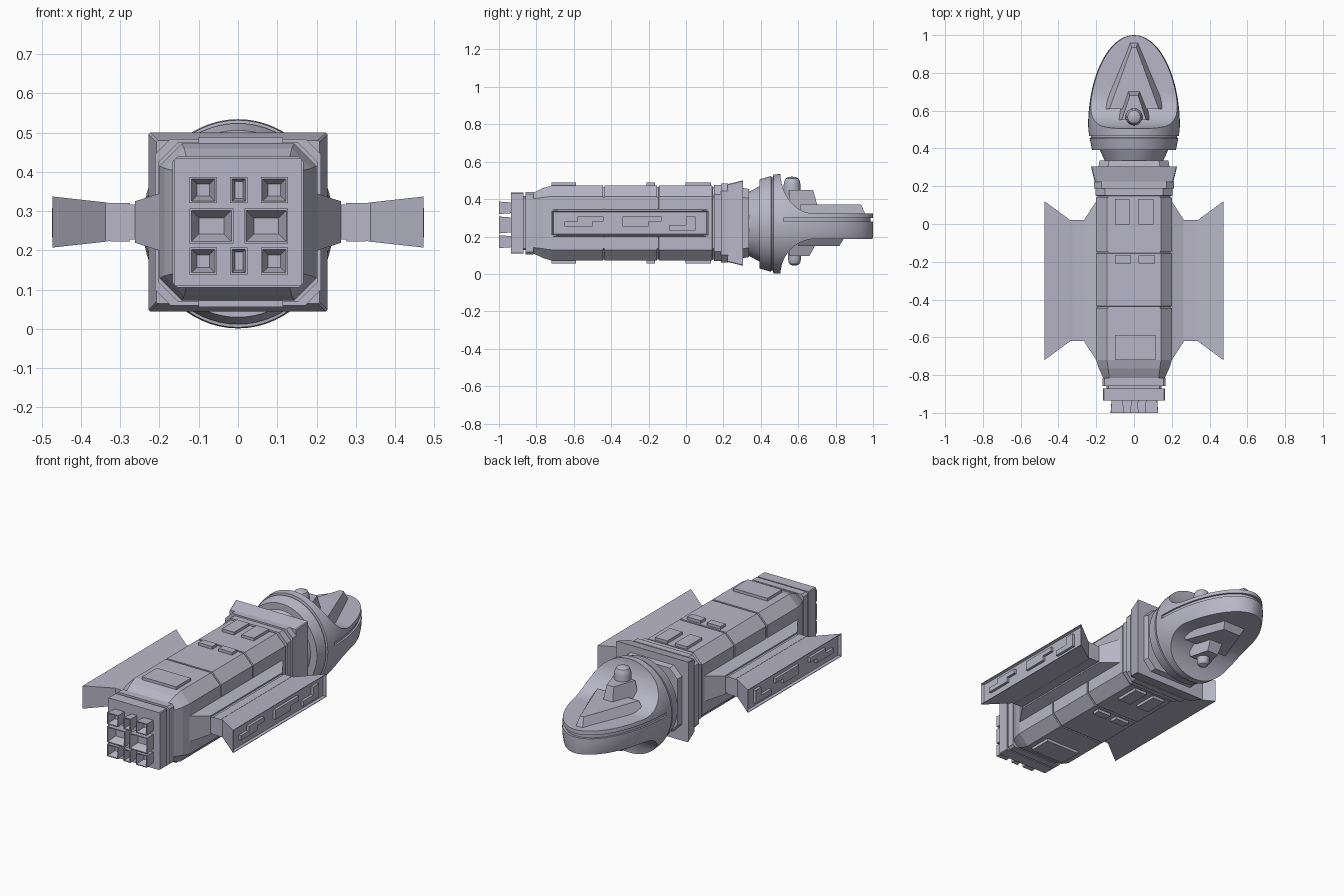
import bpy, bmesh, math
from mathutils import Vector

if "Cube" in bpy.data.objects:
    bpy.data.objects.remove(bpy.data.objects["Cube"])

ZC = 0.272  # height of the long axis

hull_grey = bpy.data.materials.new("hull_grey")
hull_grey.use_nodes = True
GREY = (0.48, 0.47, 0.57, 1)
hull_grey.diffuse_color = GREY
hull_grey.node_tree.nodes["Principled BSDF"].inputs["Base Color"].default_value = GREY


def loft(name, sections, smooth=False):
    """Skin a list of equal-length point loops and cap both ends."""
    bm = bmesh.new()
    rings = [[bm.verts.new(p) for p in s] for s in sections]
    n = len(rings[0])
    for a, b in zip(rings, rings[1:]):
        for i in range(n):
            j = (i + 1) % n
            bm.faces.new((a[i], a[j], b[j], b[i]))
    bm.faces.new(rings[0][::-1])
    bm.faces.new(rings[-1])
    bmesh.ops.recalc_face_normals(bm, faces=bm.faces)
    mesh = bpy.data.meshes.new(name)
    bm.to_mesh(mesh)
    bm.free()
    mesh.materials.append(hull_grey)
    ob = bpy.data.objects.new(name, mesh)
    bpy.context.collection.objects.link(ob)
    if smooth:
        activate(ob)
        bpy.ops.object.shade_smooth_by_angle(angle=math.radians(30))
    return ob


def activate(ob):
    bpy.ops.object.select_all(action='DESELECT')
    ob.select_set(True)
    bpy.context.view_layer.objects.active = ob


def box(name, x, y, z):
    return loft(name, [[(x[0], y[0], h), (x[1], y[0], h), (x[1], y[1], h), (x[0], y[1], h)] for h in z])


def octagon(y, half, cut):
    """Chamfered square across the long axis."""
    a, b = half, half - cut
    pts = [(a, -b), (a, b), (b, a), (-b, a), (-a, b), (-a, -b), (-b, -a), (b, -a)]
    return [(u, y, ZC + v) for u, v in pts]


def ellipse(y, rx, rz, n=64):
    return [(rx * math.cos(k * math.tau / n), y, 0.2675 + rz * math.sin(k * math.tau / n)) for k in range(n)]


def cut(ob, cutter):
    mod = ob.modifiers.new("cut", 'BOOLEAN')
    mod.operation = 'DIFFERENCE'
    mod.solver = 'EXACT'
    mod.object = cutter
    activate(ob)
    bpy.ops.object.modifier_apply(modifier=mod.name)
    bpy.data.objects.remove(cutter)


# Main hull with narrow seams and a tapered tail
hull = [octagon(-0.82, 0.16, 0.03), octagon(-0.765, 0.187, 0.05), octagon(-0.72, 0.2, 0.057)]
for seam in (-0.44, -0.15, 0.145):
    for dy, d in ((-0.005, 0), (-0.004, 0.006), (0.004, 0.006), (0.005, 0)):
        hull.append(octagon(seam + dy, 0.2 - d, 0.057))
hull.append(octagon(0.16, 0.2, 0.057))
loft("main_hull", hull)

# Stepped tail plates behind the nozzles
for name, y0, y1, half, ch in (("tail_plate", -0.857, -0.815, 0.167, 0.012),
                               ("tail_neck", -0.89, -0.85, 0.145, 0.01),
                               ("nozzle_block", -0.935, -0.87, 0.163, 0.004)):
    loft(name, [octagon(y0, half, ch), octagon(y1, half, ch)])

# Stepped collar between hull and head
loft("collar_band", [octagon(0.15, 0.203, 0.05), octagon(0.19, 0.203, 0.05)])
loft("collar_step", [octagon(0.188, 0.212, 0.04), octagon(0.225, 0.212, 0.04)])
loft("collar_flare", [octagon(0.222, 0.208, 0.004), octagon(0.305, 0.228, 0.004)])
loft("collar_back", [octagon(0.3, 0.188, 0.05), octagon(0.337, 0.182, 0.05)])


# Hollow square nozzles
def nozzle(name, x0, x1, z0, z1):
    def rect(y, d):
        return [(x0 + d, y, z0 + d), (x1 - d, y, z0 + d), (x1 - d, y, z1 - d), (x0 + d, y, z1 - d)]
    w = min(x1 - x0, z1 - z0)
    loft(name, [rect(-0.92, 0.006), rect(-1, 0), rect(-1, 0.005), rect(-0.955, w * 0.27)])


for row, z0, z1 in (("upper", 0.32, 0.387), ("lower", 0.138, 0.207)):
    for col, x0, x1 in (("right", -0.123, -0.054), ("middle", -0.02, 0.024), ("left", 0.058, 0.127)):
        nozzle(f"{row}_{col}_nozzle", x0, x1, z0, z1)
nozzle("large_right_nozzle", -0.124, -0.012, 0.217, 0.307)
nozzle("large_left_nozzle", 0.016, 0.128, 0.217, 0.307)

# Raised hatches on the roof and belly
hatches = [("rear_hatch", -0.1, 0.115, -0.72, -0.588)]
for side, x0, x1 in (("right", -0.1, -0.015), ("left", 0.025, 0.11)):
    hatches.append((f"mid_{side}_hatch", x0, x1, -0.21, -0.167))
    hatches.append((f"fore_{side}_hatch", x0, x1 - 0.008, -0.003, 0.133))
for name, x0, x1, y0, y1 in hatches:
    for where, s in (("roof", 1), ("belly", -1)):
        zs = sorted((ZC + s * 0.19, ZC + s * 0.216))
        box(f"{where}_{name}", (x0, x1), (y0, y1), zs)

# Side pods: flared root, spar, and wing with recessed outer face
for side, s in (("left", 1), ("right", -1)):
    def slab(x, grow, hz):
        y0, y1, = -0.62 - grow, 0.02 + grow
        return [(s * x, y0, ZC - hz), (s * x, y1, ZC - hz), (s * x, y1, ZC + hz), (s * x, y0, ZC + hz)]
    loft(f"{side}_pod_root", [slab(0.17, 0.1, 0.078), slab(0.2, 0.1, 0.073), slab(0.262, 0.005, 0.053)])
    loft(f"{side}_pod_spar", [slab(0.255, 0, 0.045), slab(0.275, 0, 0.045),
                              slab(0.276, 0, 0.049), slab(0.325, 0, 0.049)])
    loft(f"{side}_wing", [slab(0.32, 0, 0.047), slab(0.337, 0, 0.05), slab(0.473, 0.1, 0.065),
                          slab(0.473, 0.097, 0.062), slab(0.459, 0.09, 0.058)])
    # Raised angular strips on the outer face
    for i, (y0, y1, z0, z1) in enumerate(((-0.65, -0.5, 0.253, 0.28), (-0.58, -0.44, 0.28, 0.306),
                                          (-0.34, -0.2, 0.253, 0.28), (-0.34, -0.13, 0.28, 0.306),
                                          (-0.09, 0.05, 0.233, 0.262), (0.0, 0.05, 0.262, 0.308))):
        box(f"{side}_wing_strip_{i + 1}", sorted((s * 0.45, s * 0.474)), (y0, y1), (z0, z1))

# Round neck and head with a blunt rounded nose
loft("head_neck", [ellipse(0.325, 0.15, 0.165), ellipse(0.4, 0.185, 0.205)], True)
head_rings = [ellipse(0.392, 0.222, 0.238), ellipse(0.455, 0.235, 0.256),
              ellipse(0.457, 0.228, 0.248), ellipse(0.465, 0.228, 0.248), ellipse(0.467, 0.238, 0.264)]
STEPS = 24
for k in range(STEPS + 1):
    a = math.pi / 2 * k / STEPS
    c = max(math.cos(a), 0.0015)
    head_rings.append(ellipse(0.52 + 0.48 * math.sin(a), 0.243 * c, 0.2675 * math.sqrt(c)))
head = loft("head", head_rings)

# Concave scoops above and below the nose
for floor, s, top in ((0.322, 1, 0.54), (0.187, -1, -0.005)):
    curve = []
    for k in range(13):
        a = math.pi / 2 * k / 12
        curve.append((0.69 - 0.185 * math.cos(a), top + (floor - top) * math.sin(a)))
    outline = [(0.505, top + s * 0.1)] + curve + [(1.2, floor), (1.2, top + s * 0.1)]
    cut(head, loft("scoop_cutter", [[(x, y, z) for y, z in outline] for x in (-0.4, 0.4)]))

# Thin groove around the nose
groove = []
for k in range(49):
    a = math.pi * k / 48
    c, d = math.cos(a), math.sin(a)
    inner = (0.232 * c, 0.52 + 0.466 * d)
    outer = (0.32 * c, 0.52 + 0.56 * d)
    groove.append([(*inner, 0.28), (*outer, 0.28), (*outer, 0.3), (*inner, 0.3)])
cut(head, loft("groove_cutter", groove))
activate(head)
bpy.ops.object.shade_smooth_by_angle(angle=math.radians(30))


# Deck wedges, towers and domed turrets, above and below
def wedge(name, z0, z1, base, top):
    def quad(z, w0, y0, w1, y1):
        return [(-w0, y0, z), (w0, y0, z), (w1, y1, z), (-w1, y1, z)]
    loft(name, [quad(z0, *base), quad(z1, *top)])


def turret(name, y, z0, z1, r):
    h = z1 - z0
    rings = [(1, 0), (1, 0.72), (0.93, 0.84), (0.75, 0.94), (0.4, 0.99), (0.05, 1)]
    loft(name, [[(r * f * math.cos(k * math.tau / 24), y + r * f * math.sin(k * math.tau / 24), z0 + h * t)
                 for k in range(24)] for f, t in rings], True)


wedge("upper_wedge", 0.31, 0.372, (0.17, 0.61, 0.022, 0.965), (0.13, 0.61, 0.012, 0.935))
wedge("upper_tower", 0.32, 0.448, (0.1, 0.55, 0.035, 0.715), (0.065, 0.55, 0.022, 0.68))
turret("upper_turret", 0.567, 0.36, 0.52, 0.045)
wedge("lower_wedge", 0.2, 0.15, (0.17, 0.6, 0.075, 0.85), (0.14, 0.6, 0.055, 0.82))
wedge("lower_tower", 0.19, 0.095, (0.09, 0.55, 0.045, 0.71), (0.065, 0.55, 0.035, 0.66))
turret("lower_turret", 0.58, 0.16, 0.045, 0.034)
